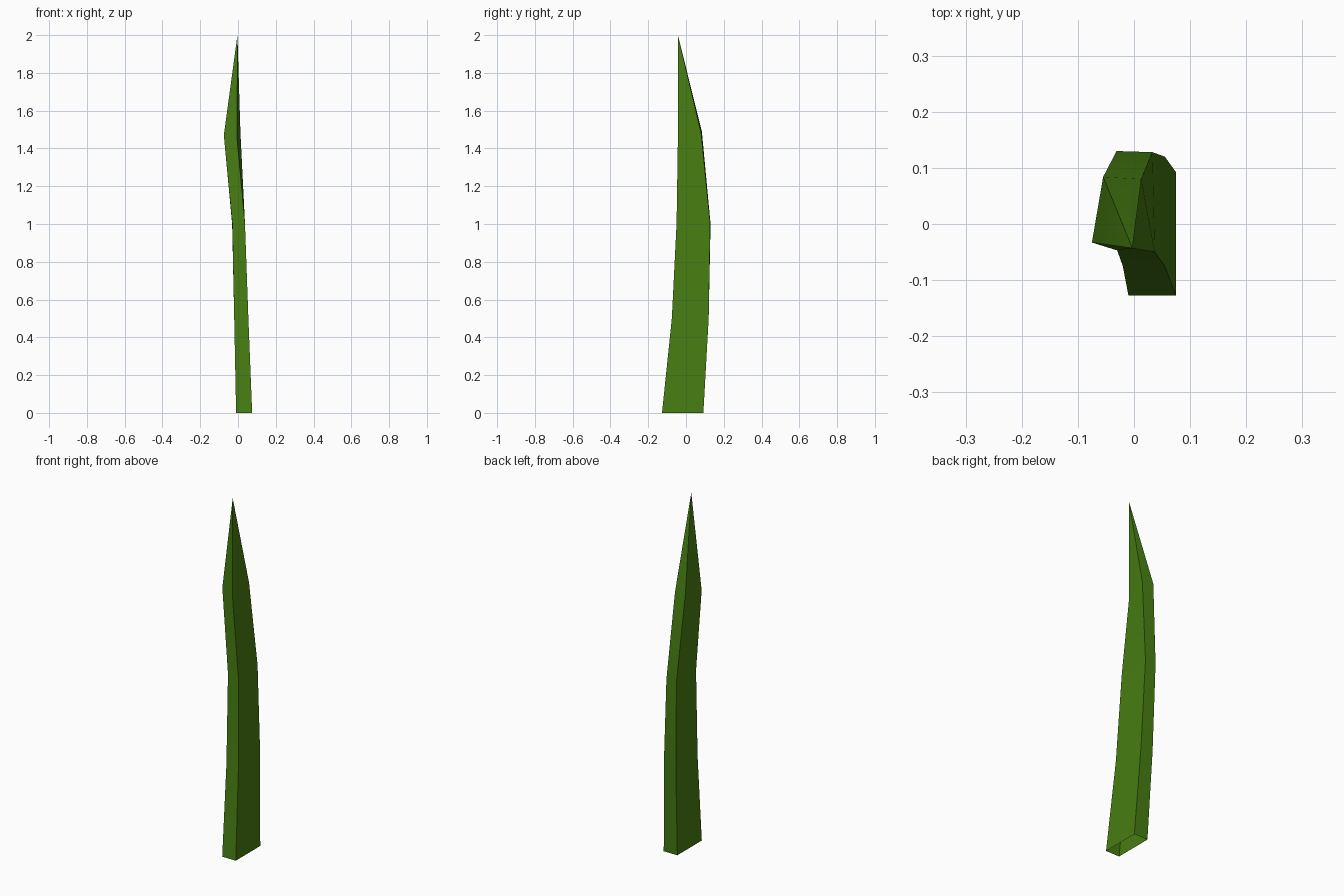
import bpy, bmesh

if "Cube" in bpy.data.objects:
    bpy.data.objects.remove(bpy.data.objects["Cube"])

# One flat green for the whole blade
green = bpy.data.materials.new("leaf green")
green.diffuse_color = (0.062, 0.205, 0.006, 1)
green.use_nodes = True
green.node_tree.nodes["Principled BSDF"].inputs["Base Color"].default_value = green.diffuse_color

# Four-sided cross-sections going up: front left, front right, back right, back left
sections = [
    [(-0.01, -0.127, 0), (0.075, -0.127, 0), (0.075, 0.092, 0), (-0.01, 0.092, 0)],
    [(-0.02, -0.075, 0.5), (0.055, -0.075, 0.5), (0.055, 0.12, 0.5), (-0.02, 0.12, 0.5)],
    [(-0.03, -0.047, 1.0), (0.037, -0.05, 1.0), (0.033, 0.128, 1.0), (-0.031, 0.13, 1.0)],
    [(-0.075, -0.033, 1.47), (-0.005, -0.043, 1.45), (0.013, 0.08, 1.48), (-0.055, 0.084, 1.49)],
]

# Grass blade: open at the bottom, pointed at the tip
bm = bmesh.new()
rings = [[bm.verts.new(p) for p in s] for s in sections]
tip = bm.verts.new((-0.003, -0.043, 2.0))
for low, high in zip(rings, rings[1:]):
    for i in range(4):
        j = (i + 1) % 4
        bm.faces.new((low[i], low[j], high[j], high[i]))
for i in range(4):
    bm.faces.new((rings[-1][i], rings[-1][(i + 1) % 4], tip))

mesh = bpy.data.meshes.new("grass_blade")
bm.to_mesh(mesh)
bm.free()
mesh.materials.append(green)
blade = bpy.data.objects.new("grass_blade", mesh)
bpy.context.collection.objects.link(blade)

# Smooth along the length, sharp along the four corners
bpy.context.view_layer.objects.active = blade
blade.select_set(True)
bpy.ops.object.shade_smooth_by_angle(angle=0.6)
